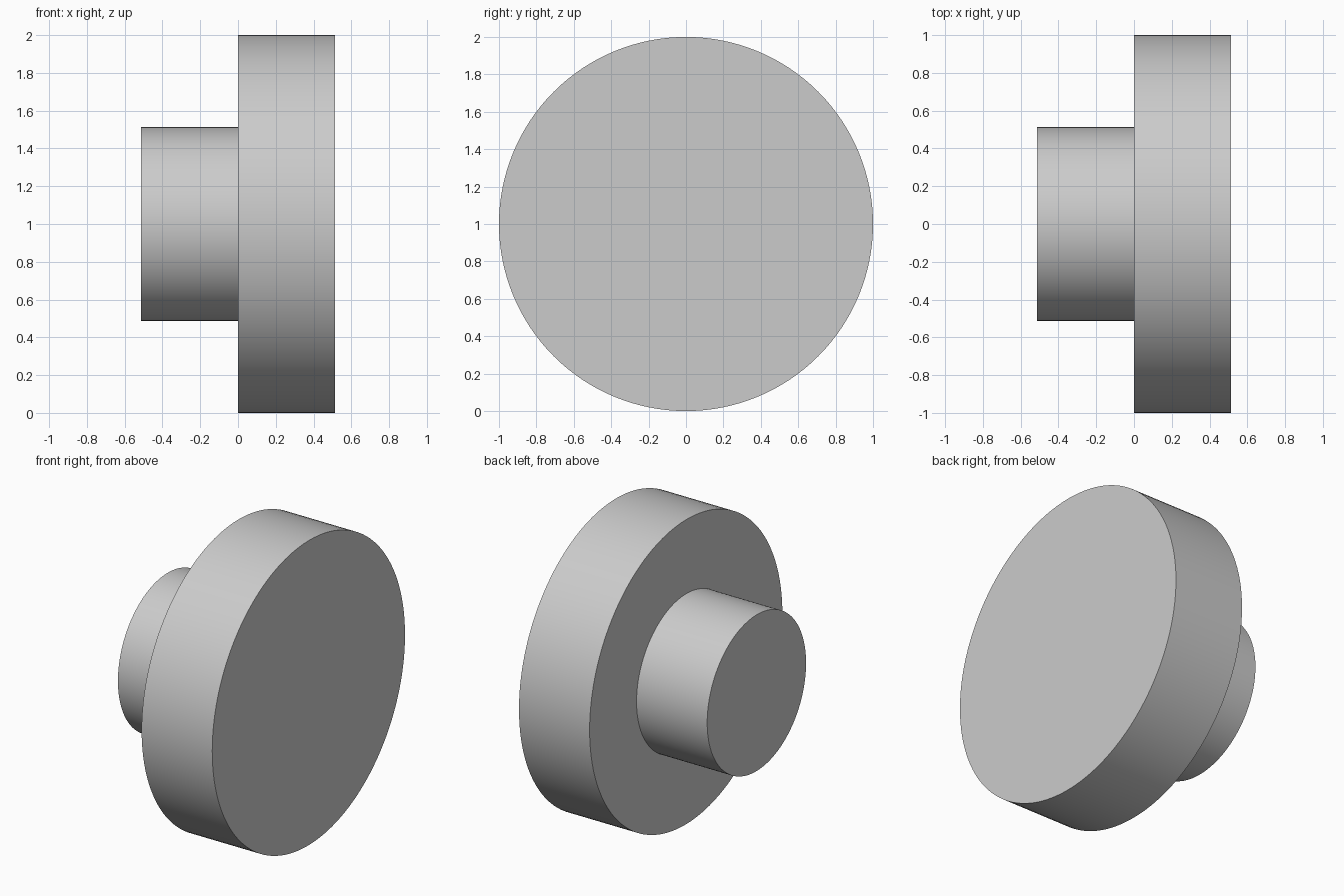
import bpy
import bmesh
import math
from mathutils import Vector

cube = bpy.data.objects.get("Cube")
if cube:
    bpy.data.objects.remove(cube, do_unlink=True)

SEGMENTS = 128
CENTRE = Vector((0, 0, 1))

# Plain grey finish
grey = bpy.data.materials.new("light_grey")
grey.use_nodes = True
colour = (0.6, 0.6, 0.6, 1)
grey.diffuse_color = colour
grey.node_tree.nodes["Principled BSDF"].inputs["Base Color"].default_value = colour


def turned_part(name, profile):
    """Revolve (x, radius) points around the x axis."""
    bm = bmesh.new()
    verts = [bm.verts.new((x, 0, r)) for x, r in profile]
    edges = [bm.edges.new(pair) for pair in zip(verts, verts[1:])]
    bmesh.ops.spin(bm, geom=verts + edges, cent=(0, 0, 0), axis=(1, 0, 0),
                   angle=math.tau, steps=SEGMENTS, use_duplicate=False)
    bmesh.ops.remove_doubles(bm, verts=bm.verts, dist=0.0001)
    # Flat end caps
    bmesh.ops.holes_fill(bm, edges=[e for e in bm.edges if e.is_boundary], sides=0)
    bmesh.ops.recalc_face_normals(bm, faces=bm.faces)
    mesh = bpy.data.meshes.new(name)
    bm.to_mesh(mesh)
    bm.free()
    mesh.materials.append(grey)
    obj = bpy.data.objects.new(name, mesh)
    obj.location = CENTRE
    bpy.context.collection.objects.link(obj)
    bpy.ops.object.select_all(action='DESELECT')
    obj.select_set(True)
    bpy.context.view_layer.objects.active = obj
    bpy.ops.object.shade_smooth_by_angle(angle=math.radians(30))
    return obj


# Narrow hub stepping up to the wide disc, turned as one solid
turned_part("stepped_disc_with_hub", [
    (-0.513, 0.513),
    (0, 0.513),
    (0, 1),
    (0.513, 1),
])
